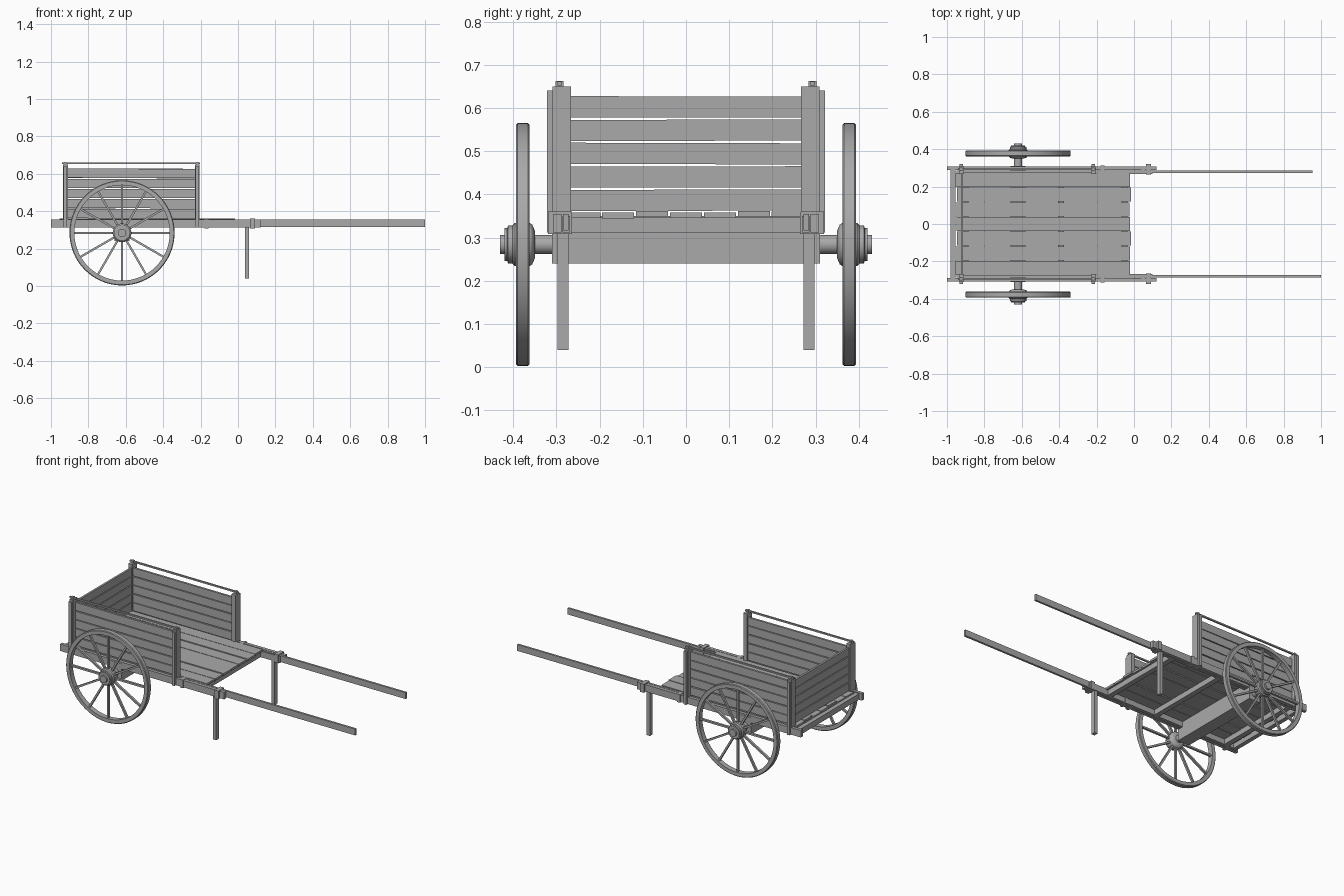
import bpy, bmesh, math, random
from mathutils import Matrix, Vector

if "Cube" in bpy.data.objects:
    bpy.data.objects.remove(bpy.data.objects["Cube"])

random.seed(4)
wood = bpy.data.materials.new("weathered_grey")
wood.diffuse_color = (0.4, 0.4, 0.4, 1)
wood.use_nodes = True
wood.node_tree.nodes["Principled BSDF"].inputs["Base Color"].default_value = wood.diffuse_color


def finish(name, bm):
    bmesh.ops.recalc_face_normals(bm, faces=bm.faces)
    me = bpy.data.meshes.new(name)
    bm.to_mesh(me)
    bm.free()
    me.materials.append(wood)
    ob = bpy.data.objects.new(name, me)
    bpy.context.collection.objects.link(ob)
    return ob


def add_box(bm, x, y, z, rot=None):
    """Box from (min, max) pairs, optionally rotated about its own centre."""
    c = Vector([(a + b) / 2 for a, b in (x, y, z)])
    s = [b - a for a, b in (x, y, z)]
    m = Matrix.Translation(c) @ (rot or Matrix()) @ Matrix.Diagonal((*s, 1))
    bmesh.ops.create_cube(bm, size=1, matrix=m)


def box(name, x, y, z):
    bm = bmesh.new()
    add_box(bm, x, y, z)
    return finish(name, bm)


def pair(name, x, y, z):
    """The same box on both sides of the cart."""
    bm = bmesh.new()
    add_box(bm, x, y, z)
    add_box(bm, x, (-y[1], -y[0]), z)
    return finish(name, bm)


def lathe(name, profile, closed, x, z, side, n=48):
    """Spin (radius, y) profile about a crosswise axis."""
    bm = bmesh.new()
    rings = []
    for i in range(n):
        a = 2 * math.pi * i / n
        rings.append([bm.verts.new((x + r * math.cos(a), side * y, z + r * math.sin(a)))
                      for r, y in profile])
    k = len(profile)
    for i in range(n):
        p, q = rings[i], rings[(i + 1) % n]
        for j in range(k if closed else k - 1):
            bm.faces.new((p[j], p[(j + 1) % k], q[(j + 1) % k], q[j]))
    if not closed:
        bm.faces.new([r[0] for r in rings])
        bm.faces.new([r[-1] for r in rings])
    ob = finish(name, bm)
    bpy.context.view_layer.objects.active = ob
    ob.select_set(True)
    bpy.ops.object.shade_smooth_by_angle(angle=math.radians(35))
    ob.select_set(False)
    return ob


# Wheels: rim, stepped hub and twelve spokes
WX, WZ, R = -0.62, 0.284, 0.281
rim = [(R - 0.004, 0.362), (R, 0.366), (R, 0.390), (R - 0.004, 0.394),
       (R - 0.026, 0.394), (R - 0.026, 0.362)]
hub = [(0.032, 0.350), (0.046, 0.356), (0.050, 0.362), (0.050, 0.396), (0.044, 0.402),
       (0.044, 0.412), (0.038, 0.414), (0.038, 0.420), (0.022, 0.420), (0.022, 0.431)]
for side, word in ((-1, "near"), (1, "far")):
    lathe(word + "_wheel_rim", rim, True, WX, WZ, side, 64)
    lathe(word + "_wheel_hub", hub, False, WX, WZ, side, 32)
    bm = bmesh.new()
    for i in range(12):
        a = i * math.pi / 6
        rad, mid = Matrix.Rotation(a, 4, 'Y'), 0.15
        m = (Matrix.Translation((WX, side * 0.378, WZ)) @ rad
             @ Matrix.Translation((mid, 0, 0)) @ Matrix.Diagonal((0.225, 0.014, 0.011, 1)))
        bmesh.ops.create_cube(bm, size=1, matrix=m)
    finish(word + "_wheel_spokes", bm)

# Axle and the beam that carries the bed
lathe("axle", [(0.022, -0.37), (0.022, 0.37)], False, WX, WZ, 1, 20)
box("axle_beam", (-0.66, -0.58), (-0.31, 0.31), (0.24, 0.345))

# Chassis rails, handles, clamps and prop legs
pair("side_rails", (-1.0, 0.12), (0.288, 0.308), (0.312, 0.355))
box("near_handle", (-0.2, 1.0), (-0.285, -0.272), (0.316, 0.355))
box("far_handle", (-0.2, 0.955), (0.272, 0.285), (0.316, 0.355))
pair("inner_rails", (-0.95, 0.1), (0.268, 0.286), (0.312, 0.350))
pair("handle_clamps", (0.064, 0.09), (0.264, 0.320), (0.308, 0.360))
pair("rail_clamps", (-0.178, -0.158), (0.264, 0.312), (0.308, 0.358))
pair("prop_legs", (0.038, 0.060), (0.272, 0.298), (0.04, 0.35))

# Cross members below the floor
bm = bmesh.new()
for x in (-0.9, -0.39, -0.05):
    add_box(bm, (x - 0.016, x + 0.016), (-0.27, 0.27), (0.312, 0.346))
finish("cross_members", bm)
box("rear_crossbar", (-0.982, -0.955), (-0.29, 0.29), (0.315, 0.350))

# Floor planks with slightly uneven ends
bm = bmesh.new()
pitch = 0.55 / 7
for i in range(7):
    y = -0.275 + i * pitch
    dz = random.uniform(-0.002, 0.003)
    add_box(bm, (-0.95 + random.uniform(-0.006, 0.006), -0.02 + random.uniform(-0.006, 0.006)),
            (y + 0.002, y + pitch - 0.002), (0.346 + dz, 0.359 + dz))
finish("floor_planks", bm)

# Side and tail boards, each five slightly crooked planks
pz = 0.054
sides, tail = bmesh.new(), bmesh.new()
for i in range(5):
    z = 0.362 + i * pz
    for s in (-1, 1):
        y0, y1 = sorted((s * 0.274, s * 0.287))
        rot = Matrix.Rotation(random.uniform(-0.004, 0.004), 4, 'Y')
        add_box(sides, (-0.918, -0.215), (y0, y1), (z, z + 0.049), rot)
    rot = Matrix.Rotation(random.uniform(-0.004, 0.004), 4, 'X')
    add_box(tail, (-0.926, -0.914), (-0.275, 0.275), (z, z + 0.049), rot)
finish("side_boards", sides)
finish("tail_boards", tail)

# Corner posts, outer battens and top rods
for word, x0, x1 in (("rear", -0.936, -0.910), ("front", -0.231, -0.205)):
    pair(word + "_posts", (x0, x1), (0.266, 0.309), (0.312, 0.65))
    pair(word + "_battens", (x0 + 0.004, x1 - 0.004), (0.309, 0.322), (0.312, 0.64))
    pair(word + "_rod_pegs", (x0 + 0.006, x1 - 0.006), (0.284, 0.302), (0.645, 0.663))
pair("top_rods", (-0.942, -0.203), (0.288, 0.298), (0.652, 0.661))
